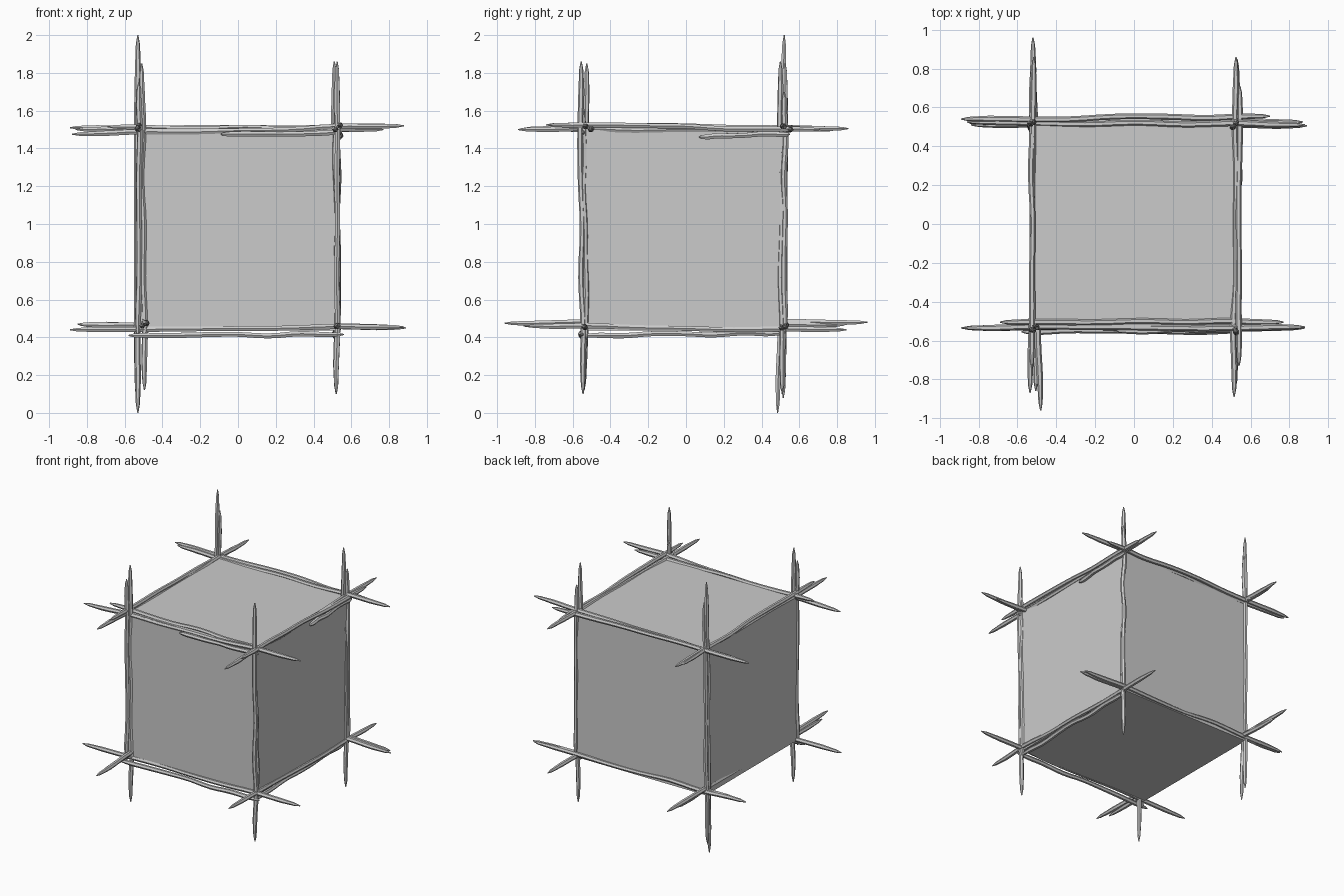
import bpy, random
from mathutils import Vector

if "Cube" in bpy.data.objects:
    bpy.data.objects.remove(bpy.data.objects["Cube"])

random.seed(4)

# Solid cube in the middle
lo, hi = Vector((-0.53, -0.535, 0.435)), Vector((0.525, 0.525, 1.505))
bpy.ops.mesh.primitive_cube_add(size=1, location=(lo + hi) / 2)
cube = bpy.context.object
cube.name = "cube_body"
cube.scale = hi - lo


def stroke(name, axis, start, end, a0, b0, a1, b1):
    """Wobbly tapered pencil stroke along an axis; a, b are the other two coordinates."""
    curve = bpy.data.curves.new(name, 'CURVE')
    curve.dimensions = '3D'
    curve.bevel_depth = 0.016
    curve.bevel_resolution = 1
    curve.use_fill_caps = True
    curve.resolution_u = 3
    steps = [0, 0.025, 0.09, 0.2, 0.35, 0.5, 0.65, 0.8, 0.91, 0.975, 1]
    radii = [0.2, 0.7, 1, 1, 0.95, 0.9, 0.95, 1, 1, 0.7, 0.2]
    sp = curve.splines.new('BEZIER')
    sp.bezier_points.add(len(steps) - 1)
    for p, t, r in zip(sp.bezier_points, steps, radii):
        w = 0.007 if 0.1 < t < 0.9 else 0
        a = a0 + (a1 - a0) * t + random.uniform(-w, w)
        b = b0 + (b1 - b0) * t + random.uniform(-w, w)
        co = [a, b]
        co.insert(axis, start + (end - start) * t)
        p.co = co
        p.radius = r
        p.handle_left_type = p.handle_right_type = 'AUTO'
    ob = bpy.data.objects.new(name, curve)
    bpy.context.collection.objects.link(ob)
    return ob


# Strokes per edge: start, end, then the two cross coordinates at each end
x_edges = {
    "top_front": [(-.88, .88, -.535, 1.475, -.53, 1.52), (-.69, .77, -.505, 1.515, -.505, 1.50),
                  (-.09, .55, -.55, 1.475, -.545, 1.485)],
    "top_back": [(-.89, .70, .54, 1.51, .555, 1.50), (-.86, .88, .525, 1.50, .51, 1.52)],
    "bottom_front": [(-.89, .88, -.535, .44, -.535, .455), (-.58, .56, -.555, .41, -.55, .415)],
    "bottom_back": [(-.85, .87, .52, .47, .525, .455), (-.84, .89, .51, .465, .505, .45)],
}
y_edges = {
    "top_right": [(-.89, .86, .515, 1.50, .525, 1.505), (-.73, .71, .54, 1.525, .545, 1.50),
                  (.07, .55, .535, 1.46, .54, 1.475)],
    "top_left": [(-.87, .86, -.535, 1.505, -.515, 1.505), (-.74, .80, -.525, 1.525, -.525, 1.50)],
    "bottom_right": [(-.85, .85, .52, .46, .53, .44), (-.55, .52, .52, .41, .515, .42)],
    "bottom_left": [(-.96, .84, -.48, .475, -.52, .465), (-.86, .96, -.505, .46, -.52, .48)],
}
z_edges = {
    "front_left": [(.12, 1.85, -.495, -.54, -.51, -.525), (.40, 1.75, -.53, -.54, -.525, -.545)],
    "front_right": [(.10, 1.86, .52, -.545, .525, -.555), (.38, 1.62, .525, -.53, .52, -.545)],
    "back_left": [(0, 2.0, -.53, .485, -.53, .52), (.08, 1.85, -.535, .515, -.515, .525)],
    "back_right": [(.10, 1.86, .52, .51, .51, .50), (.42, 1.70, .53, .525, .525, .52)],
}

objs = []
for axis, edges in enumerate((x_edges, y_edges, z_edges)):
    for edge, strokes in edges.items():
        for i, s in enumerate(strokes):
            objs.append(stroke(f"{edge}_stroke_{i + 1}", axis, *s))

# Turn the strokes into smooth-shaded meshes
bpy.ops.object.select_all(action='DESELECT')
for ob in objs:
    ob.select_set(True)
bpy.context.view_layer.objects.active = objs[0]
bpy.ops.object.convert(target='MESH')
bpy.ops.object.shade_smooth_by_angle()
